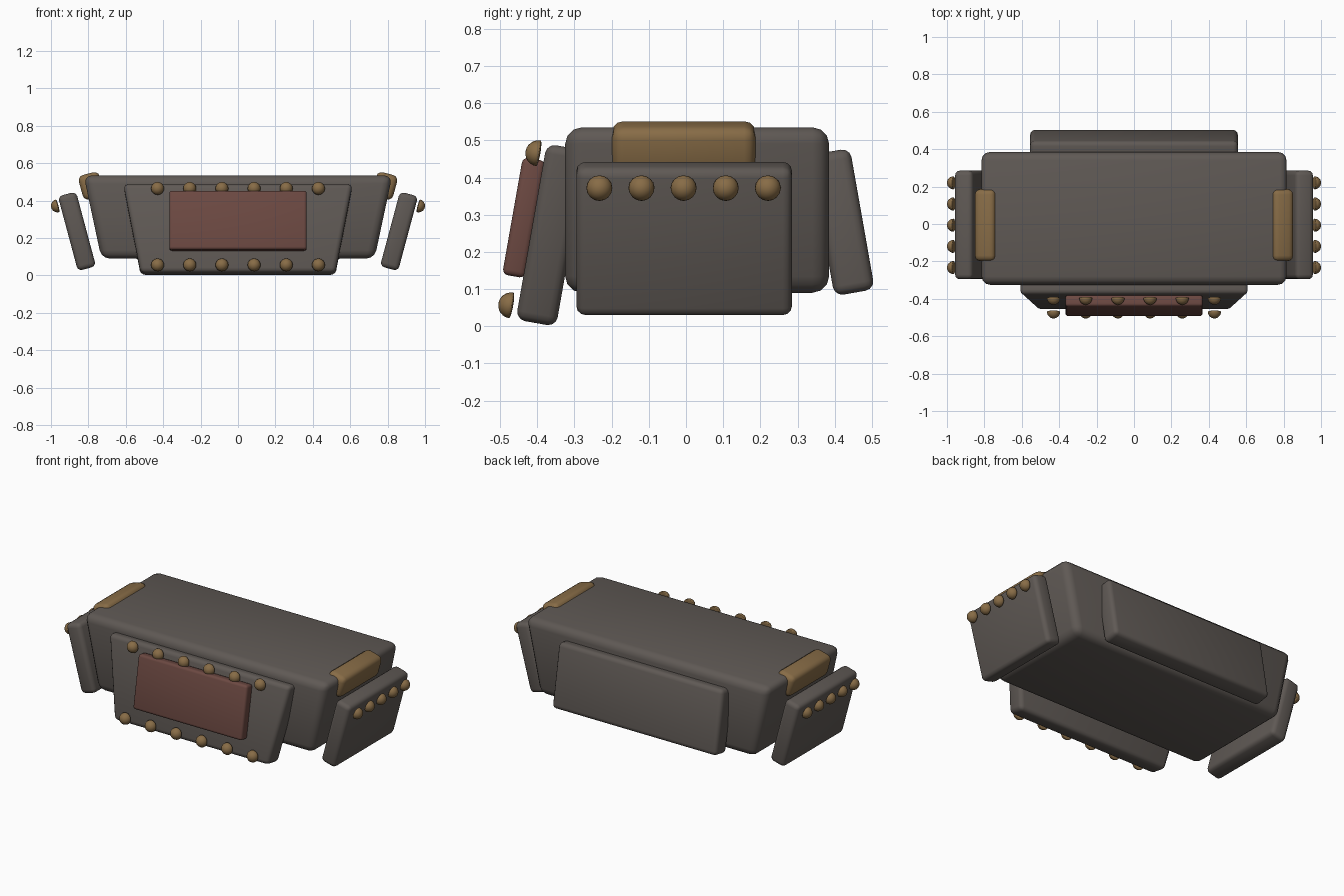
import bpy, bmesh, math
from mathutils import Matrix, Vector

if "Cube" in bpy.data.objects:
    bpy.data.objects.remove(bpy.data.objects["Cube"])

R = math.radians


def material(name, color):
    m = bpy.data.materials.new(name)
    m.diffuse_color = (*color, 1)
    m.use_nodes = True
    m.node_tree.nodes["Principled BSDF"].inputs["Base Color"].default_value = m.diffuse_color
    return m


steel = material("dark_steel", (0.115, 0.100, 0.090))
bronze = material("bronze", (0.245, 0.150, 0.062))
red = material("dull_red", (0.150, 0.066, 0.054))


def finish(bm, name, mat, matrix, angle):
    """Turn a bmesh into a smooth-shaded object."""
    mesh = bpy.data.meshes.new(name)
    bm.to_mesh(mesh)
    bm.free()
    mesh.materials.append(mat)
    ob = bpy.data.objects.new(name, mesh)
    ob.matrix_world = matrix
    bpy.context.collection.objects.link(ob)
    bpy.ops.object.select_all(action='DESELECT')
    bpy.context.view_layer.objects.active = ob
    ob.select_set(True)
    bpy.ops.object.shade_smooth_by_angle(angle=angle)
    return ob


def plate(name, mat, loc, size, rot=(0, 0, 0), taper=1.0, bevel=0.025):
    """Rounded box; taper scales the x width of the bottom edge."""
    bm = bmesh.new()
    bmesh.ops.create_cube(bm, size=1)
    for v in bm.verts:
        if v.co.z < 0:
            v.co.x *= taper
        v.co = Vector([a * b for a, b in zip(v.co, size)])
    bmesh.ops.bevel(bm, geom=bm.edges[:], offset=bevel, segments=3,
                    profile=0.5, affect='EDGES', clamp_overlap=True)
    turn = Matrix.Rotation(R(rot[1]), 4, 'Y') @ Matrix.Rotation(R(rot[0]), 4, 'X')
    return finish(bm, name, mat, Matrix.Translation(loc) @ turn, R(40))


def rivet(name, loc, direction, radius=0.035):
    """Dome whose top points along direction."""
    bm = bmesh.new()
    bmesh.ops.create_uvsphere(bm, u_segments=16, v_segments=12, radius=radius)
    for v in bm.verts:
        if v.co.z < 0:
            v.co.z *= 0.15
    turn = Vector(direction).to_track_quat('Z', 'Y').to_matrix().to_4x4()
    return finish(bm, name, bronze, Matrix.Translation(loc) @ turn, R(50))


# Main body, narrower at the bottom
plate("body", steel, (0, 0.03, 0.3125), (1.65, 0.71, 0.445), taper=0.885, bevel=0.045)

# Front skirt plate, red inset panel and back skirt plate
plate("front_skirt", steel, (0, -0.362, 0.245), (1.225, 0.11, 0.48),
      rot=(-10, 0, 0), taper=0.85)
plate("front_panel", red, (0, -0.436, 0.292), (0.735, 0.062, 0.32),
      rot=(-10, 0, 0), bevel=0.015)
plate("back_skirt", steel, (0, 0.42, 0.28), (1.11, 0.11, 0.385), rot=(10, 0, 0))

# Two rows of rivets on the front
up = (0, -math.cos(R(10)), math.sin(R(10)))
for i in range(6):
    x = -0.43 + i * 0.172
    rivet(f"front_rivet_top_{i}", (x, -0.397, 0.465), up)
    rivet(f"front_rivet_bottom_{i}", (x, -0.47, 0.056), up)

# Side skirts, shoulder pads and side rivets, mirrored left and right
for s, side in ((1, "right"), (-1, "left")):
    plate(f"side_skirt_{side}", steel, (s * 0.861, -0.005, 0.236),
          (0.10, 0.58, 0.413), rot=(0, s * 15, 0))
    plate(f"shoulder_pad_{side}", bronze, (s * 0.785, -0.006, 0.479),
          (0.115, 0.385, 0.135), rot=(0, s * 15, 0), bevel=0.03)
    out = (s * math.cos(R(15)), 0, -math.sin(R(15)))
    for i in range(5):
        rivet(f"side_rivet_{side}_{i}", (s * 0.965, -0.233 + i * 0.1133, 0.372), out)
